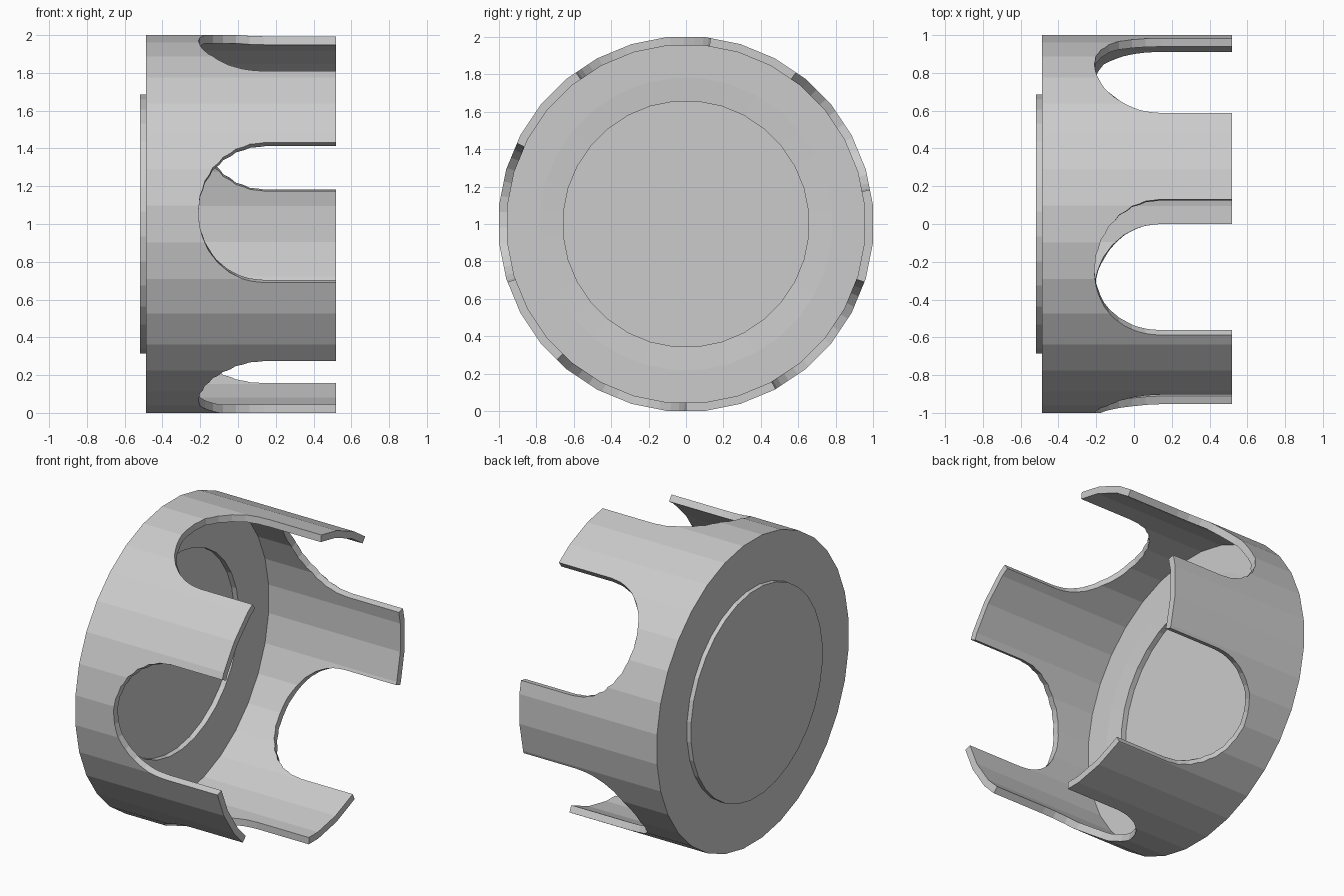
import bpy, bmesh
from math import sin, cos, pi, radians

if "Cube" in bpy.data.objects:
    bpy.data.objects.remove(bpy.data.objects["Cube"])

SIDES = 32
FLAT = 1 / cos(pi / SIDES)      # flats, not corners, touch the stated radii
X0, X1 = -0.5175, 0.5175        # closed end and open end along the x axis


def make_object(name, bm):
    bmesh.ops.recalc_face_normals(bm, faces=bm.faces)
    mesh = bpy.data.meshes.new(name)
    bm.to_mesh(mesh)
    bm.free()
    obj = bpy.data.objects.new(name, mesh)
    bpy.context.collection.objects.link(obj)
    return obj


def point(x, r, a):
    return (x, r * cos(a), 1 + r * sin(a))


def lathe(name, profile):
    """Revolve an (x, radius) profile about the horizontal axis, capping both ends."""
    bm = bmesh.new()
    rings = [[bm.verts.new(point(x, r * FLAT, (i + 0.5) * 2 * pi / SIDES))
              for i in range(SIDES)] for x, r in profile]
    for a, b in zip(rings, rings[1:]):
        for i in range(SIDES):
            j = (i + 1) % SIDES
            bm.faces.new((a[i], a[j], b[j], b[i]))
    bm.faces.new(rings[0])
    bm.faces.new(rings[-1])
    return make_object(name, bm)


# Cup: raised outer disc, wall, open rim, then the stepped inner floor
cup = lathe("slotted_cup", [
    (X0, 0.685), (-0.488, 0.685), (-0.488, 1.0), (X1, 1.0),
    (X1, 0.955), (-0.445, 0.955), (-0.445, 0.78), (-0.453, 0.655),
    (-0.488, 0.655)])

# Five round-ended slots with radial side walls
HALF = radians(21.75)
STEPS = 14
bm = bmesh.new()
for k in range(5):
    mid = radians(32.25 + 72 * k)
    outline = [(0.7, -HALF)]
    for i in range(STEPS + 1):
        t = -pi / 2 + pi * i / STEPS
        outline.append((0.14 - 0.35 * cos(t), HALF * sin(t)))
    outline.append((0.7, HALF))
    inner = [bm.verts.new(point(x, 0.8, mid + a)) for x, a in outline]
    outer = [bm.verts.new(point(x, 1.25, mid + a)) for x, a in outline]
    n = len(outline)
    for i in range(n):
        j = (i + 1) % n
        bm.faces.new((inner[i], inner[j], outer[j], outer[i]))
    # cap the curved outline with strips across the slot
    for ring in (inner, outer):
        for i in range(n // 2 - 1):
            a, b, c, d = ring[i], ring[i + 1], ring[n - 2 - i], ring[n - 1 - i]
            bm.faces.new((a, b, c, d) if b is not c else (a, b, d))
        if n % 2:
            m = n // 2
            bm.faces.new((ring[m - 1], ring[m], ring[m + 1]))
cutter = make_object("slot_cutter", bm)
cutter.hide_render = True

mod = cup.modifiers.new("slots", 'BOOLEAN')
mod.operation = 'DIFFERENCE'
mod.solver = 'EXACT'
mod.object = cutter
bpy.context.view_layer.objects.active = cup
bpy.ops.object.modifier_apply(modifier=mod.name)
bpy.data.objects.remove(cutter)
